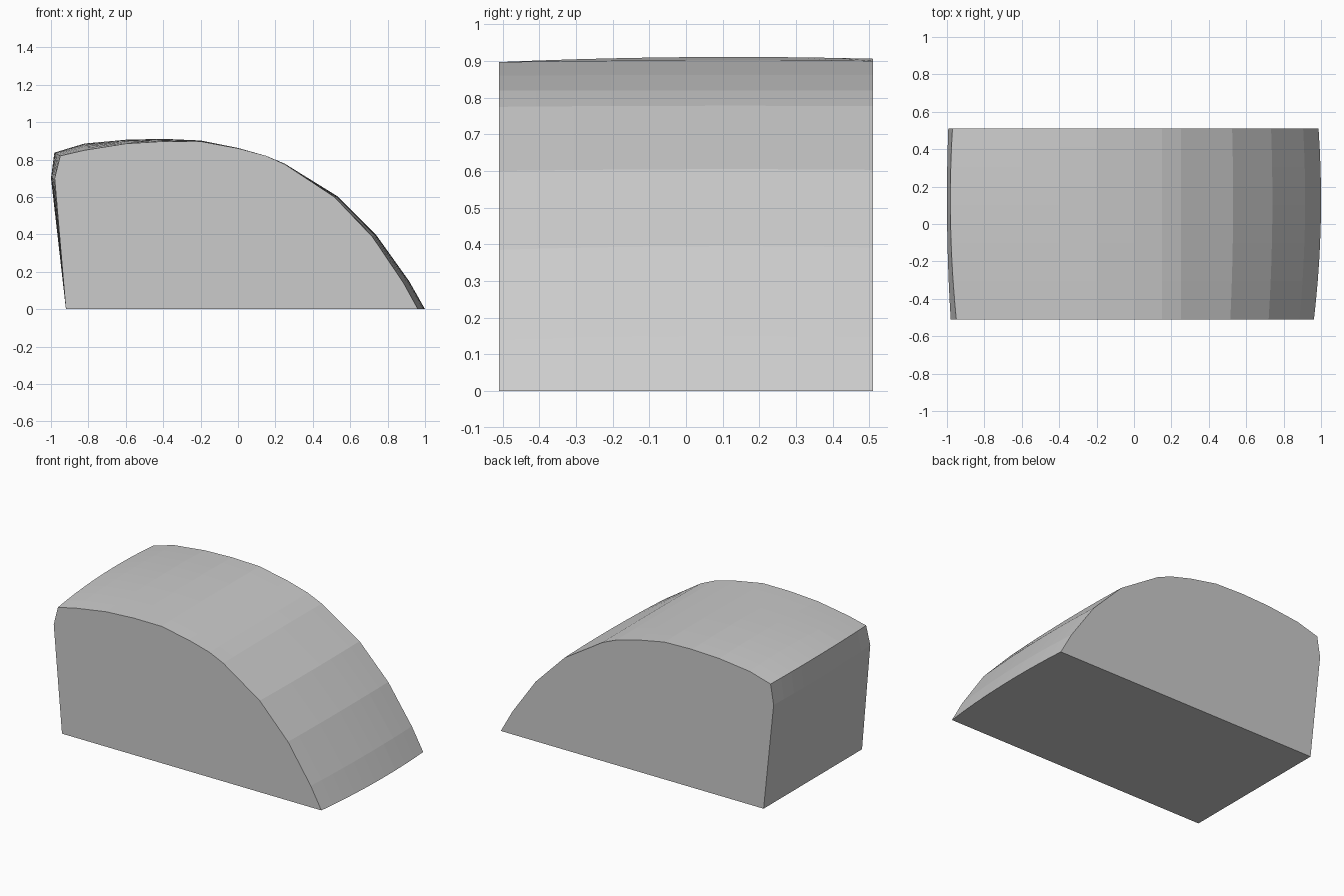
import bpy, bmesh

if "Cube" in bpy.data.objects:
    bpy.data.objects.remove(bpy.data.objects["Cube"])

# Side profile (x, z) at the front end, and at the fullest section
END = [(-0.92, 0), (-0.98, 0.70), (-0.95, 0.82), (-0.82, 0.85), (-0.6, 0.885),
       (-0.4, 0.897), (-0.2, 0.897), (0, 0.86), (0.15, 0.82), (0.25, 0.775),
       (0.515, 0.60), (0.72, 0.385), (0.885, 0.14), (0.962, 0)]
FULL = [(-0.92, 0), (-1.0, 0.70), (-0.982, 0.837), (-0.82, 0.886), (-0.6, 0.906),
        (-0.4, 0.911), (-0.2, 0.902), (0, 0.862), (0.15, 0.82), (0.25, 0.778),
        (0.53, 0.605), (0.74, 0.395), (0.915, 0.15), (1.0, 0)]
HALF, STEPS, PEAK = 0.51, 10, 0.13

bm = bmesh.new()
sections = []
for i in range(STEPS + 1):
    y = -HALF + 2 * HALF * i / STEPS
    t = 1 - ((y - PEAK) / (HALF + PEAK)) ** 2
    sections.append([bm.verts.new((a[0] + (b[0] - a[0]) * t, y, a[1] + (b[1] - a[1]) * t))
                     for a, b in zip(END, FULL)])

# Skin between neighbouring sections
n = len(END)
for s, r in zip(sections, sections[1:]):
    for k in range(n - 1):
        bm.faces.new((s[k], s[k + 1], r[k + 1], r[k]))

# Flat ends and flat base
bm.faces.new(sections[0])
bm.faces.new(sections[-1])
bm.faces.new([s[0] for s in sections] + [s[-1] for s in reversed(sections)])
bmesh.ops.recalc_face_normals(bm, faces=bm.faces[:])

mesh = bpy.data.meshes.new("curved_wedge_block")
bm.to_mesh(mesh)
bm.free()
block = bpy.data.objects.new("curved_wedge_block", mesh)
bpy.context.collection.objects.link(block)
